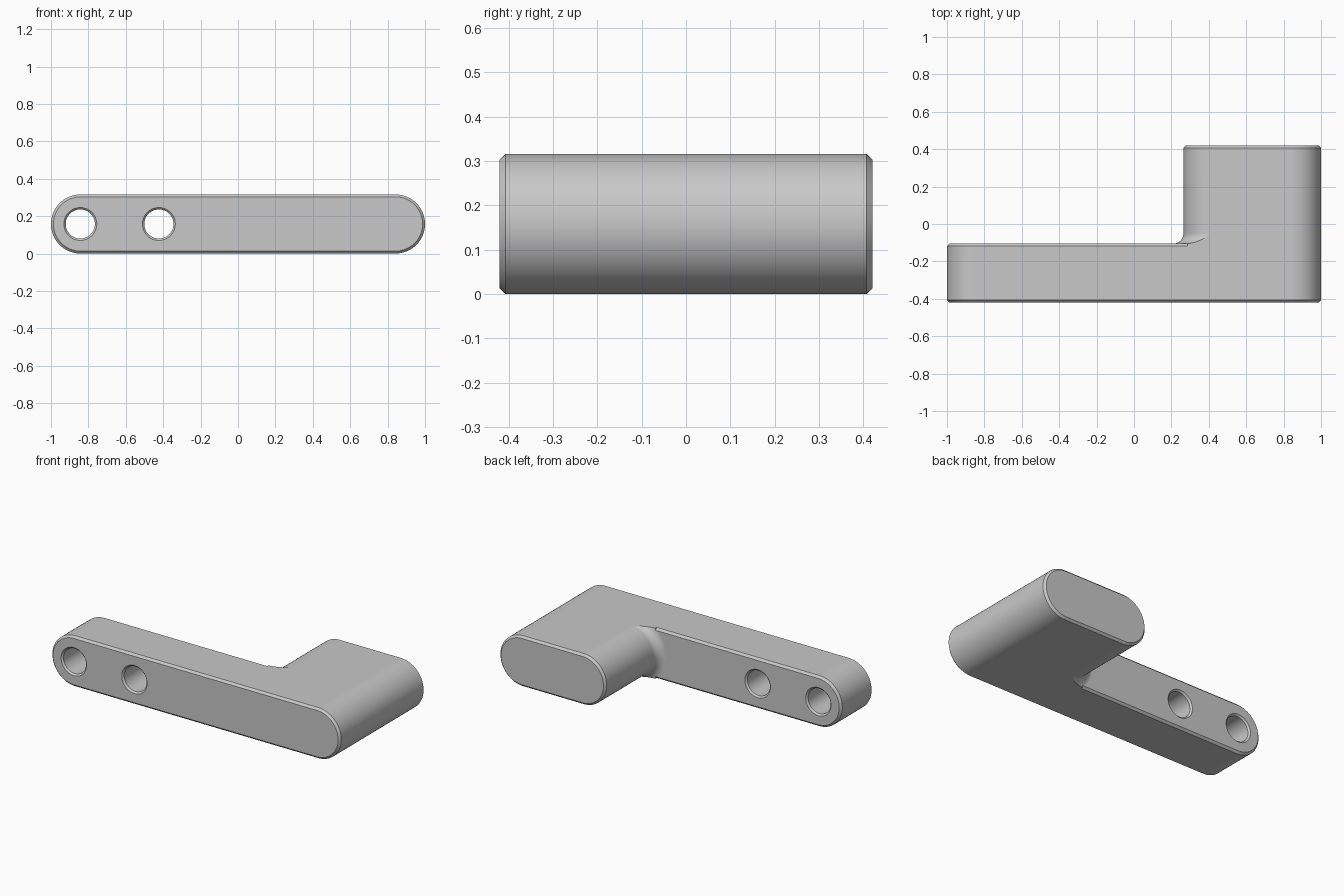
import bpy
import bmesh
from math import sin, cos, pi, radians

# Main dimensions
R = 0.158            # half thickness, also the radius of the rounded ends
FRONT, BACK = -0.42, 0.42
STEP = -0.105        # rear face of the thin arm
BLOCK_X = 0.265 + R  # centre of the block's inner rounded end
C = 0.013            # edge chamfer
FILLET = 0.055
SEG = 32

if "Cube" in bpy.data.objects:
    bpy.data.objects.remove(bpy.data.objects["Cube"])

grey = bpy.data.materials.new("plain grey")
grey.use_nodes = True
colour = (0.58, 0.58, 0.58, 1)
grey.diffuse_color = colour
grey.node_tree.nodes["Principled BSDF"].inputs["Base Color"].default_value = colour


def loft(name, rings):
    """Skin a row of closed rings and cap both ends."""
    bm = bmesh.new()
    rows = [[bm.verts.new(p) for p in ring] for ring in rings]
    n = len(rows[0])
    for a, b in zip(rows, rows[1:]):
        for i in range(n):
            j = (i + 1) % n
            bm.faces.new((a[i], a[j], b[j], b[i]))
    bm.faces.new(rows[0])
    bm.faces.new(rows[-1])
    bmesh.ops.recalc_face_normals(bm, faces=bm.faces)
    mesh = bpy.data.meshes.new(name)
    bm.to_mesh(mesh)
    bm.free()
    mesh.materials.append(grey)
    obj = bpy.data.objects.new(name, mesh)
    bpy.context.collection.objects.link(obj)
    return obj


def arc(cx, y, r, start, end, steps=SEG):
    """Points of an arc in the upright plane at depth y."""
    angles = [start + (end - start) * i / steps for i in range(steps + 1)]
    return [(cx + r * cos(a), y, R + r * sin(a)) for a in angles]


def stadium(y, r):
    return arc(1 - R, y, r, -pi / 2, pi / 2) + arc(R - 1, y, r, pi / 2, 3 * pi / 2)


def notch_section(y, r):
    """Space left of the block, bounded by its rounded inner end."""
    low, high = -0.1, 2 * R + 0.1
    box = [(BLOCK_X, y, low), (-1.2, y, low), (-1.2, y, high), (BLOCK_X, y, high)]
    return box + arc(BLOCK_X, y, r + 0.0005, pi / 2, 3 * pi / 2)


# Full-depth rounded bar with chamfered ends
body = loft("bracket_body", [stadium(FRONT, R - C), stadium(FRONT + C, R),
                             stadium(BACK - C, R), stadium(BACK, R - C)])

# Notch behind the arm, with a fillet flaring around the block
sections = []
for i in range(11):
    t = i / 10 * pi / 2
    sections.append(notch_section(STEP + FILLET * (1 - cos(t)),
                                  R + FILLET * (1 - sin(t))))
sections += [notch_section(BACK - C, R), notch_section(BACK + C, R - 2 * C)]
cutters = [loft("notch_cutter", sections)]

# Rear chamfer of the arm, a triangular strip swept around its left end
E = 0.004
strip = [(R - C - E, STEP + E), (R + E, STEP - C - E), (R + E, STEP + E)]
paths = []
for r, y in strip:
    paths.append([(0.285, y, R + r)] + arc(R - 1, y, r, pi / 2, 3 * pi / 2)
                 + [(0.285, y, R - r)])
cutters.append(loft("chamfer_cutter", list(zip(*paths))))

# Two through holes with countersunk rims
HOLE, RIM = 0.078, 0.01
for x in (-0.843, -0.423):
    profile = [(FRONT - RIM, HOLE + 2 * RIM), (FRONT + RIM, HOLE),
               (STEP - RIM, HOLE), (STEP + RIM, HOLE + 2 * RIM)]
    rings = [arc(x, y, r, 0, 2 * pi, 2 * SEG)[:-1] for y, r in profile]
    cutters.append(loft("hole_cutter", rings))

bpy.ops.object.select_all(action="DESELECT")
bpy.context.view_layer.objects.active = body
body.select_set(True)
for cutter in cutters:
    cutter.hide_render = True
    mod = body.modifiers.new("cut", "BOOLEAN")
    mod.operation = "DIFFERENCE"
    mod.solver = "EXACT"
    mod.object = cutter
    bpy.ops.object.modifier_apply(modifier=mod.name)
    bpy.data.objects.remove(cutter)

# Smooth curves, crisp chamfers, flat large faces
bpy.ops.object.shade_smooth_by_angle(angle=radians(25))
weighted = body.modifiers.new("weighted_normals", "WEIGHTED_NORMAL")
weighted.keep_sharp = True
